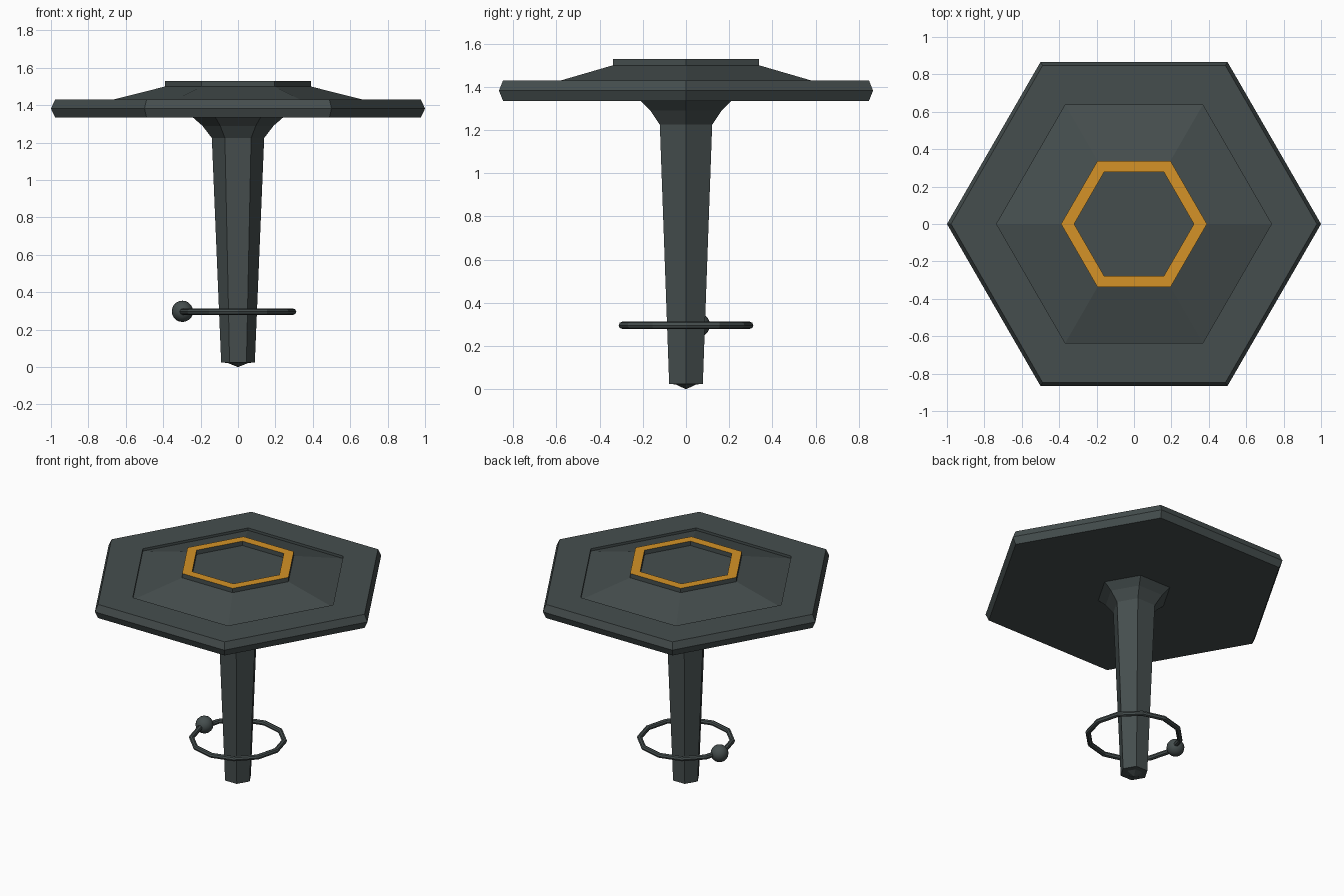
import bpy, bmesh, math

if "Cube" in bpy.data.objects:
    bpy.data.objects.remove(bpy.data.objects["Cube"])


def material(name, rgb):
    m = bpy.data.materials.new(name)
    m.diffuse_color = (*rgb, 1.0)
    m.use_nodes = True
    m.node_tree.nodes["Principled BSDF"].inputs["Base Color"].default_value = m.diffuse_color
    return m


slate = material("dark slate", (0.060, 0.076, 0.076))
orange = material("amber orange", (0.66, 0.29, 0.02))


def hex_loft(name, profile, mats, tip=None):
    """Stack hexagons (radius, z), cap the ends, optionally end in a point below."""
    bm = bmesh.new()
    rings = []
    for r, z in profile:
        rings.append([bm.verts.new((r * math.cos(i * math.pi / 3),
                                    r * math.sin(i * math.pi / 3), z)) for i in range(6)])
    for a, b in zip(rings, rings[1:]):
        for i in range(6):
            j = (i + 1) % 6
            bm.faces.new((a[i], a[j], b[j], b[i]))
    bm.faces.new(rings[-1])
    if tip is None:
        bm.faces.new(rings[0][::-1])
    else:
        t = bm.verts.new((0, 0, tip))
        for i in range(6):
            bm.faces.new((t, rings[0][(i + 1) % 6], rings[0][i]))
    bmesh.ops.recalc_face_normals(bm, faces=bm.faces)
    me = bpy.data.meshes.new(name)
    bm.to_mesh(me)
    bm.free()
    for m in mats:
        me.materials.append(m)
    ob = bpy.data.objects.new(name, me)
    bpy.context.collection.objects.link(ob)
    return ob


# Table top: bevelled slab, shallow groove, raised slope, rim around a sunken centre
top = hex_loft("table_top", [
    (0.978, 1.335), (1.0, 1.382), (0.978, 1.43), (0.735, 1.43), (0.735, 1.413),
    (0.39, 1.50), (0.39, 1.53), (0.32, 1.53), (0.32, 1.50)], [slate, orange])
# Orange rim: only the faces lying at the very top
for p in top.data.polygons:
    if p.center.z > 1.525:
        p.material_index = 1

# Tapered stem with flared neck and pointed foot
hex_loft("stem", [
    (0.055, 0.022), (0.09, 0.025), (0.14, 1.225), (0.19, 1.29), (0.245, 1.338)],
    [slate], tip=0.0)

# Floating ring around the stem
bpy.ops.mesh.primitive_torus_add(major_segments=12, minor_segments=8,
                                 major_radius=0.295, minor_radius=0.017,
                                 location=(0, 0, 0.296))
ring = bpy.context.object
ring.name = "orbit_ring"
ring.data.materials.append(slate)
bpy.ops.object.shade_smooth_by_angle(angle=math.radians(25))

# Ball riding on the ring
bpy.ops.mesh.primitive_uv_sphere_add(segments=16, ring_count=10, radius=0.057,
                                     location=(-0.297, 0.054, 0.298))
ball = bpy.context.object
ball.name = "orbit_ball"
ball.data.materials.append(slate)
bpy.ops.object.shade_smooth_by_angle(angle=math.radians(40))
